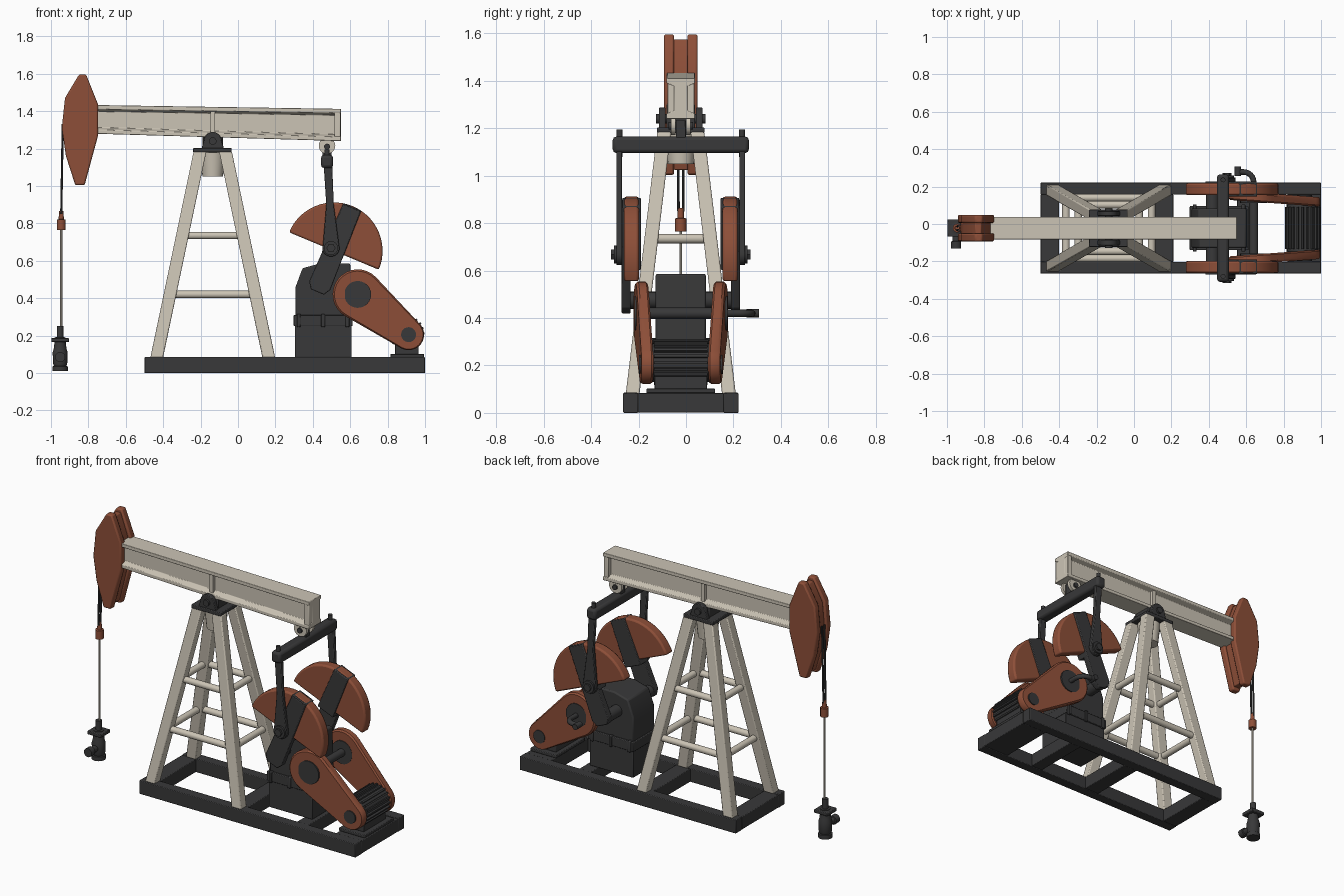
import bpy, bmesh, math
from mathutils import Vector

if "Cube" in bpy.data.objects:
    bpy.data.objects.remove(bpy.data.objects["Cube"])

CY = -0.022  # y of the machine's centre plane


def material(name, rgb):
    m = bpy.data.materials.new(name)
    m.diffuse_color = (*rgb, 1)
    m.use_nodes = True
    m.node_tree.nodes["Principled BSDF"].inputs["Base Color"].default_value = m.diffuse_color
    return m


DARK = material("dark_steel", (0.040, 0.040, 0.041))
RUST = material("rust_orange", (0.270, 0.078, 0.040))
CREAM = material("cream_paint", (0.60, 0.55, 0.46))


def finish(name, bm, mat, bevel=0.0):
    bmesh.ops.recalc_face_normals(bm, faces=bm.faces)
    me = bpy.data.meshes.new(name)
    bm.to_mesh(me)
    bm.free()
    me.materials.append(mat)
    ob = bpy.data.objects.new(name, me)
    bpy.context.collection.objects.link(ob)
    ob.location.y = CY
    if bevel:
        b = ob.modifiers.new("bevel", 'BEVEL')
        b.width, b.segments, b.limit_method = bevel, 2, 'ANGLE'
    bpy.ops.object.select_all(action='DESELECT')
    ob.select_set(True)
    bpy.context.view_layer.objects.active = ob
    bpy.ops.object.shade_smooth_by_angle(angle=math.radians(35))
    return ob


def loft(name, rings, mat, bevel=0.0):
    """Skin a closed solid through rings of equal point count."""
    bm = bmesh.new()
    vs = [[bm.verts.new(p) for p in r] for r in rings]
    n = len(vs[0])
    for a, b in zip(vs, vs[1:]):
        for i in range(n):
            bm.faces.new((a[i], a[(i + 1) % n], b[(i + 1) % n], b[i]))
    bm.faces.new(vs[0])
    bm.faces.new(vs[-1])
    return finish(name, bm, mat, bevel)


def box(name, x, y, z, mat, bevel=0.004):
    return loft(name, [[(x[0], y[0], h), (x[1], y[0], h), (x[1], y[1], h), (x[0], y[1], h)]
                       for h in z], mat, bevel)


def prism(name, pts, y0, y1, mat, bevel=0.004):
    """Side profile in x/z pushed from y0 to y1."""
    return loft(name, [[(x, y, z) for x, z in pts] for y in (y0, y1)], mat, bevel)


def rod(name, stations, mat, n=20, bevel=0.0):
    """Round bar through (point, radius) stations on one straight axis."""
    p, q = Vector(stations[0][0]), Vector(stations[-1][0])
    rot = (q - p).to_track_quat('Z', 'Y')
    rings = []
    for c, r in stations:
        rings.append([Vector(c) + rot @ Vector((r * math.cos(2 * math.pi * i / n),
                      r * math.sin(2 * math.pi * i / n), 0)) for i in range(n)])
    return loft(name, rings, mat, bevel)


def tube(name, p, q, r, mat, n=20, bevel=0.0):
    return rod(name, [(p, r), (q, r)], mat, n, bevel)


# --- base frame ---
for s in (-1, 1):
    box("base_side_beam", (-0.5, 1.0), sorted((s * 0.18, s * 0.243)), (0, 0.085), DARK)
for x0, x1 in ((-0.5, -0.4), (0.11, 0.21), (0.55, 0.63), (0.82, 1.0)):
    box("base_cross_beam", (x0, x1), (-0.182, 0.182), (0.002, 0.083), DARK)

# --- support tower ---
TX, ZB, ZT = -0.135, 0.08, 1.185


def leg_at(sx, sy, z):
    t = (z - ZB) / (ZT - ZB)
    return (TX + sx * (0.300 - 0.232 * t), sy * (0.203 - 0.133 * t), z)


for sx in (-1, 1):
    for sy in (-1, 1):
        rings = []
        for z in (ZB, ZT):
            x, y, _ = leg_at(sx, sy, z)
            rings.append([(x + a * 0.034, y + b * 0.029, z)
                          for a, b in ((-1, -1), (1, -1), (1, 1), (-1, 1))])
        loft("tower_leg", rings, CREAM, 0.006)
for z in (0.42, 0.735):
    for s in (-1, 1):
        tube("tower_side_rung", leg_at(-1, s, z), leg_at(1, s, z), 0.02, CREAM)
        tube("tower_end_rung", leg_at(s, -1, z), leg_at(s, 1, z), 0.02, CREAM)
rod("tower_neck", [((TX, 0, 1.05), 0.055), ((TX, 0, 1.19), 0.07)], CREAM)
box("tower_cap", (-0.24, -0.035), (-0.1, 0.1), (1.18, 1.203), DARK)

# --- saddle bearing ---
lug = [(-0.195, 1.2), (-0.075, 1.2)] + [
    (TX + 0.048 * math.cos(math.radians(a)), 1.24 + 0.048 * math.sin(math.radians(a)))
    for a in range(0, 181, 20)]
for s in (-1, 1):
    prism("bearing_lug", lug, s * 0.064, s * 0.092, DARK)
tube("bearing_pin", (TX, -0.105, 1.24), (TX, 0.105, 1.24), 0.02, DARK)
box("bearing_saddle", (-0.19, -0.08), (-0.06, 0.06), (1.2, 1.265), DARK)

# --- walking beam, an I section ---
rings = []
for x, zl, zh in ((-0.79, 1.28, 1.433), (0.55, 1.24, 1.412)):
    half = [(0.06, zl), (0.06, zl + 0.022), (0.028, zl + 0.034),
            (0.028, zh - 0.034), (0.06, zh - 0.022), (0.06, zh)]
    rings.append([(x, y, z) for y, z in half] + [(x, -y, z) for y, z in reversed(half)])
loft("walking_beam", rings, CREAM, 0.003)
box("beam_end_plate", (0.515, 0.548), (-0.057, 0.057), (1.245, 1.408), CREAM)
for s in (-1, 1):
    for x in (-0.135,):
        box("beam_stiffener", (x - 0.012, x + 0.012), sorted((s * 0.02, s * 0.05)),
            (1.275, 1.41), CREAM, 0)

# --- horse head: two cheeks around a smaller core ---
head = [(-0.85, 1.596), (-0.812, 1.596), (-0.748, 1.435), (-0.748, 1.27), (-0.82, 1.004),
        (-0.87, 1.004), (-0.92, 1.16), (-0.942, 1.31), (-0.925, 1.47)]
for s in (-1, 1):
    prism("head_cheek", head, s * 0.028, s * 0.071, RUST, 0.008)
core = [(-0.845 + (x + 0.845) * 0.84, 1.3 + (z - 1.3) * 0.93) for x, z in head]
prism("head_core", core, -0.03, 0.03, RUST)

# --- hanging cable and polished rod ---
WX = -0.945
for s in (-1, 1):
    tube("hanger_cable", (WX + 0.008, s * 0.012, 1.33), (WX, s * 0.01, 0.85), 0.006, DARK, 8)
rod("rod_clamp", [((WX, 0, 0.765), 0.024), ((WX, 0, 0.82), 0.024), ((WX, 0, 0.822), 0.014),
                  ((WX, 0, 0.865), 0.012)], RUST, 12)
tube("polished_rod", (WX, 0, 0.2), (WX, 0, 0.78), 0.006, CREAM, 8)

# --- wellhead ---
HX = -0.951
rod("wellhead_body", [((HX, 0, z), r) for z, r in (
    (0.01, 0.041), (0.035, 0.041), (0.037, 0.033), (0.05, 0.038), (0.11, 0.04), (0.13, 0.034),
    (0.165, 0.03), (0.19, 0.03), (0.192, 0.018), (0.25, 0.018))], DARK)
box("wellhead_flange", (HX - 0.047, HX + 0.047), (-0.046, 0.046), (0.165, 0.187), DARK)
rod("wellhead_outlet", [((HX, y, 0.085), r) for y, r in (
    (0, 0.02), (-0.07, 0.02), (-0.072, 0.027), (-0.108, 0.027))], DARK)

# --- gearbox ---
box("gearbox_base", (0.305, 0.608), (-0.11, 0.11), (0.083, 0.26), DARK)
box("gearbox_rim", (0.298, 0.612), (-0.118, 0.118), (0.25, 0.31), DARK)
for x in (0.325, 0.455, 0.585):
    box("gearbox_rib", (x - 0.01, x + 0.01), (-0.126, 0.126), (0.245, 0.315), DARK)
prism("gearbox_housing", [(0.308, 0.3), (0.308, 0.46), (0.345, 0.56), (0.44, 0.586),
                          (0.6, 0.586), (0.608, 0.3)], -0.106, 0.106, DARK, 0.008)
tube("crank_shaft", (0.42, -0.235, 0.475), (0.42, 0.235, 0.475), 0.036, DARK)

# --- cranks, counterweights and pitman arms ---
D, E = Vector((0.385, 0.923)), Vector((0.923, -0.385))
C = Vector((0.513, 0.652))


def crank(u, v):
    return tuple(C + E * u + D * v)


disc = [crank(0.26 * math.cos(math.pi * i / 28), 0.26 * math.sin(math.pi * i / 28))
        for i in range(29)]
block = [crank(u, v) for u, v in ((-0.058, -0.03), (0.058, -0.03), (0.052, 0.256), (-0.052, 0.256))]
arm = [crank(u, v) for u, v in ((-0.06, -0.2), (-0.035, -0.236), (0.04, -0.236), (0.062, -0.2),
                                (0.05, 0.25), (-0.05, 0.25))]
PX, PZ = 0.497, 0.668
pitman = [(PX + 0.046 * math.cos(math.radians(a)), PZ + 0.046 * math.sin(math.radians(a)))
          for a in range(160, 381, 20)] + [(0.512, 0.9), (0.503, 1.13), (0.457, 1.13), (0.472, 0.9)]
for s in (-1, 1):
    prism("counterweight", disc, s * 0.176, s * 0.240, RUST, 0.01)
    prism("crank_block", block, s * 0.168, s * 0.246, DARK)
    prism("crank_arm", arm, s * 0.212, s * 0.249, DARK)
    prism("pitman_arm", pitman, s * 0.247, s * 0.271, DARK)
    tube("crank_pin", (PX, s * 0.2, PZ), (PX, s * 0.282, PZ), 0.038, DARK)
    tube("crank_pin_nut", (PX, s * 0.28, PZ), (PX, s * 0.294, PZ), 0.024, DARK, 6)
    tube("equalizer_pin", (0.476, s * 0.258, 1.08), (0.476, s * 0.258, 1.195), 0.013, DARK)

    # hanger lugs under the beam
    tube("hanger_lug", (0.476, s * 0.022, 1.215), (0.476, s * 0.042, 1.215), 0.044, CREAM)
tube("hanger_pin", (0.476, -0.052, 1.21), (0.476, 0.052, 1.21), 0.016, DARK)
box("hanger_block", (0.452, 0.5), (-0.021, 0.021), (1.14, 1.235), DARK)
box("equalizer_bar", (0.444, 0.508), (-0.287, 0.287), (1.096, 1.165), DARK, 0.015)

# --- belt guards, leaning inward toward the motor ---
A, B, RA, RB = Vector((0.64, 0.42)), Vector((0.912, 0.205)), 0.134, 0.083
run = (B - A)
ang = math.atan2(run.y, run.x)
spread = math.acos((RA - RB) / run.length)


def guard_outline(scale):
    pts = []
    for c, r, a0, a1 in ((A, RA, ang + spread, ang + 2 * math.pi - spread),
                         (B, RB, ang - spread, ang + spread)):
        for i in range(17):
            a = a0 + (a1 - a0) * i / 16
            pts.append((c.x + r * scale * math.cos(a), c.y + r * scale * math.sin(a)))
    return pts


def lean(x):
    return 0.165 - (x - A.x) / run.x * 0.02


for s in (-1, 1):
    loft("belt_guard", [[(x, s * (lean(x) + d), z) for x, z in guard_outline(k)]
                        for d, k in ((-0.024, 0.93), (-0.016, 1), (0.016, 1), (0.026, 0.93))], RUST)
    for c, r in ((A, 0.072), (B, 0.04)):
        y = lean(c.x)
        tube("pulley_hub", (c.x, s * (y - 0.03), c.y), (c.x, s * (y + 0.031), c.y), r, DARK, 24)
tube("pulley_shaft", (A.x, -0.19, A.y), (A.x, 0.19, A.y), 0.024, DARK)

# --- bent pipe at the rear pulley ---
path = [(A.x, 0.18, A.y)] + [
    (0.585 + 0.055 * math.cos(math.radians(a)), 0.245 + 0.055 * math.sin(math.radians(a)), A.y)
    for a in range(0, 91, 15)] + [(0.555, 0.3, A.y)]
cu = bpy.data.curves.new("pulley_pipe", 'CURVE')
cu.dimensions, cu.bevel_depth, cu.use_fill_caps = '3D', 0.015, True
sp = cu.splines.new('POLY')
sp.points.add(len(path) - 1)
for p, co in zip(sp.points, path):
    p.co = (*co, 1)
sp.use_smooth = True
cu.materials.append(DARK)
pipe = bpy.data.objects.new("pulley_pipe", cu)
pipe.location.y = CY
bpy.context.collection.objects.link(pipe)
tube("pipe_end", (0.555, 0.278, A.y), (0.555, 0.33, A.y), 0.018, DARK, 12)

# --- motor with cooling ribs ---
MX, MZ = 0.902, 0.212
tube("motor_body", (MX, -0.128, MZ), (MX, 0.128, MZ), 0.082, DARK, 28, 0.006)
for i in range(20):
    a = 2 * math.pi * i / 20
    u, t = Vector((math.cos(a), math.sin(a))), Vector((-math.sin(a), math.cos(a)))
    o = Vector((MX, MZ))
    prism("motor_rib", [tuple(o + u * r + t * w) for r, w in (
        (0.075, -0.006), (0.094, -0.005), (0.094, 0.005), (0.075, 0.006))], -0.112, 0.112, DARK, 0)
box("motor_plate", (0.815, 0.995), (-0.145, 0.145), (0.083, 0.102), DARK)
box("motor_foot", (0.84, 0.965), (-0.11, 0.11), (0.1, 0.16), DARK)
